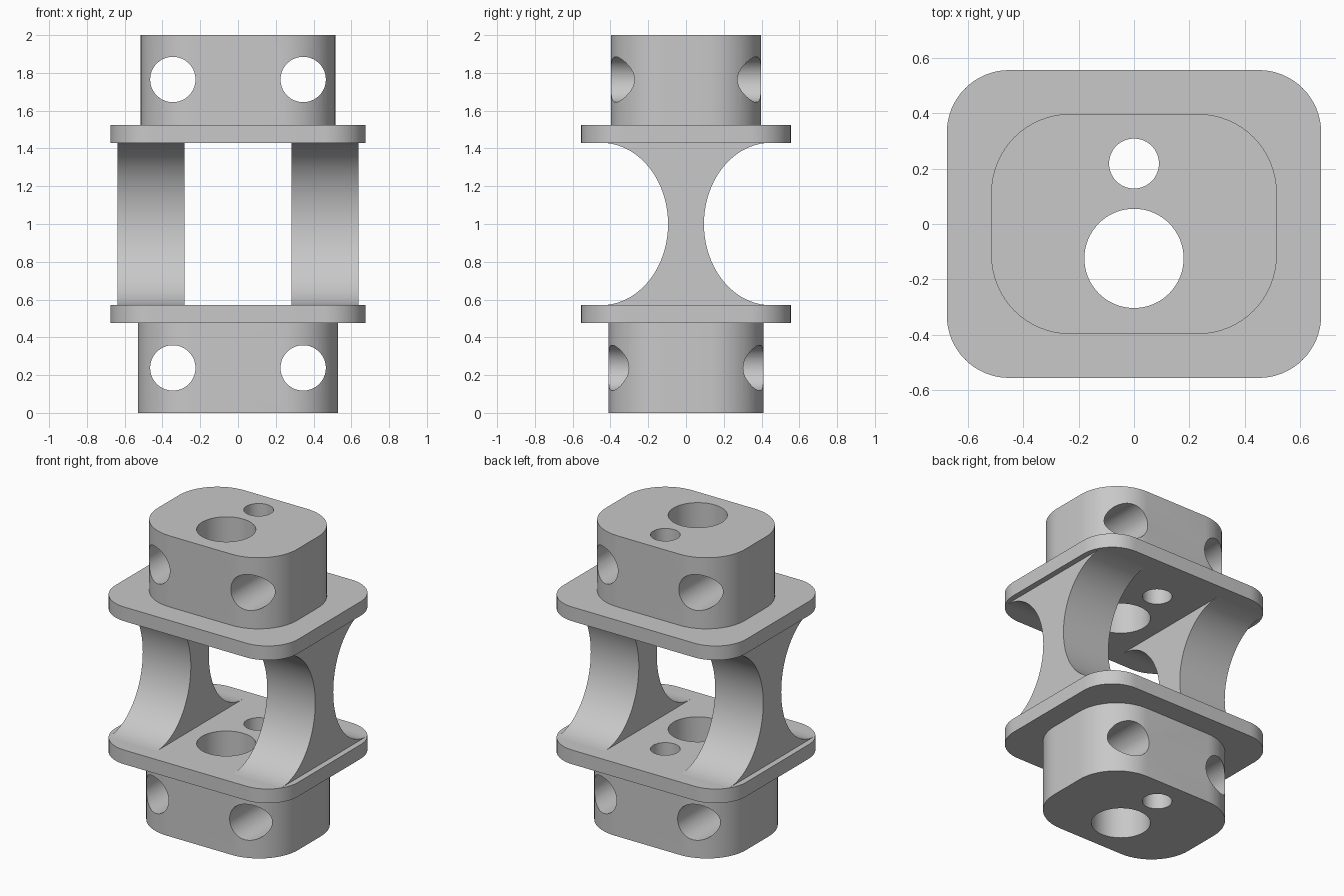
import bpy, bmesh
from math import sin, cos, pi
from mathutils import Matrix, Vector

cube = bpy.data.objects.get("Cube")
if cube:
    bpy.data.objects.remove(cube, do_unlink=True)

grey = bpy.data.materials.new("plain grey")
grey.use_nodes = True
grey.diffuse_color = (0.58, 0.58, 0.58, 1)
grey.node_tree.nodes["Principled BSDF"].inputs["Base Color"].default_value = grey.diffuse_color


def extrude(name, outline, depth):
    """Closed solid from a 3D outline pushed along the depth vector."""
    bm = bmesh.new()
    face = bm.faces.new([bm.verts.new(p) for p in outline])
    top = bmesh.ops.extrude_face_region(bm, geom=[face], use_keep_orig=True)
    moved = [g for g in top["geom"] if isinstance(g, bmesh.types.BMVert)]
    bmesh.ops.translate(bm, verts=moved, vec=Vector(depth))
    bmesh.ops.recalc_face_normals(bm, faces=bm.faces)
    mesh = bpy.data.meshes.new(name)
    bm.to_mesh(mesh)
    bm.free()
    mesh.materials.append(grey)
    obj = bpy.data.objects.new(name, mesh)
    bpy.context.collection.objects.link(obj)
    return obj


def rounded_slab(name, hx, hy, r, z0, z1, steps=16):
    points = []
    for corner, (sx, sy) in enumerate([(1, 1), (-1, 1), (-1, -1), (1, -1)]):
        for i in range(steps + 1):
            a = (corner + i / steps) * pi / 2
            points.append((sx * (hx - r) + r * cos(a), sy * (hy - r) + r * sin(a), z0))
    return extrude(name, points, (0, 0, z1 - z0))


def activate(obj):
    bpy.ops.object.select_all(action="DESELECT")
    obj.select_set(True)
    bpy.context.view_layer.objects.active = obj


def drill(obj, centre, radius, axis):
    """Cut a round hole right through the part along y or z."""
    bm = bmesh.new()
    turn = Matrix.Rotation(pi / 2, 4, "X") if axis == "y" else Matrix()
    bmesh.ops.create_cone(bm, cap_ends=True, segments=64, radius1=radius, radius2=radius,
                          depth=4, matrix=Matrix.Translation(centre) @ turn)
    mesh = bpy.data.meshes.new("drill")
    bm.to_mesh(mesh)
    bm.free()
    mesh.materials.append(grey)
    cutter = bpy.data.objects.new("drill", mesh)
    cutter.hide_render = True
    bpy.context.collection.objects.link(cutter)
    mod = obj.modifiers.new("hole", "BOOLEAN")
    mod.operation, mod.solver, mod.object = "DIFFERENCE", "EXACT", cutter
    activate(obj)
    bpy.ops.object.modifier_apply(modifier="hole")
    bpy.data.objects.remove(cutter, do_unlink=True)


# End blocks and flanges
blocks = [rounded_slab("lower_block", 0.53, 0.41, 0.29, 0, 0.475),
          rounded_slab("upper_block", 0.515, 0.397, 0.285, 1.525, 2)]
flanges = [rounded_slab("lower_flange", 0.675, 0.555, 0.225, 0.475, 0.57),
           rounded_slab("upper_flange", 0.675, 0.555, 0.225, 1.43, 1.525)]

# Vertical passages through everything, cross holes through the blocks
for part in blocks + flanges:
    drill(part, (0, -0.124, 1), 0.179, "z")
    drill(part, (0, 0.218, 1), 0.09, "z")
for block, z in zip(blocks, (0.238, 1.765)):
    for x in (-0.345, 0.345):
        drill(block, (x, 0, z), 0.12, "y")

# Waisted webs: elliptical scoop on the front and back
steps = 40
scoop = [(0.45 - 0.355 * cos(a), 1 + 0.43 * sin(a))
         for a in [(i / steps - 0.5) * pi for i in range(steps + 1)]]
profile = scoop + [(-y, z) for y, z in reversed(scoop)]
webs = [extrude(name, [(x, y, z) for y, z in profile], (0.355, 0, 0))
        for name, x in (("right_web", -0.637), ("left_web", 0.282))]

for part in blocks + flanges + webs:
    activate(part)
    bpy.ops.object.shade_smooth_by_angle(angle=0.5)
